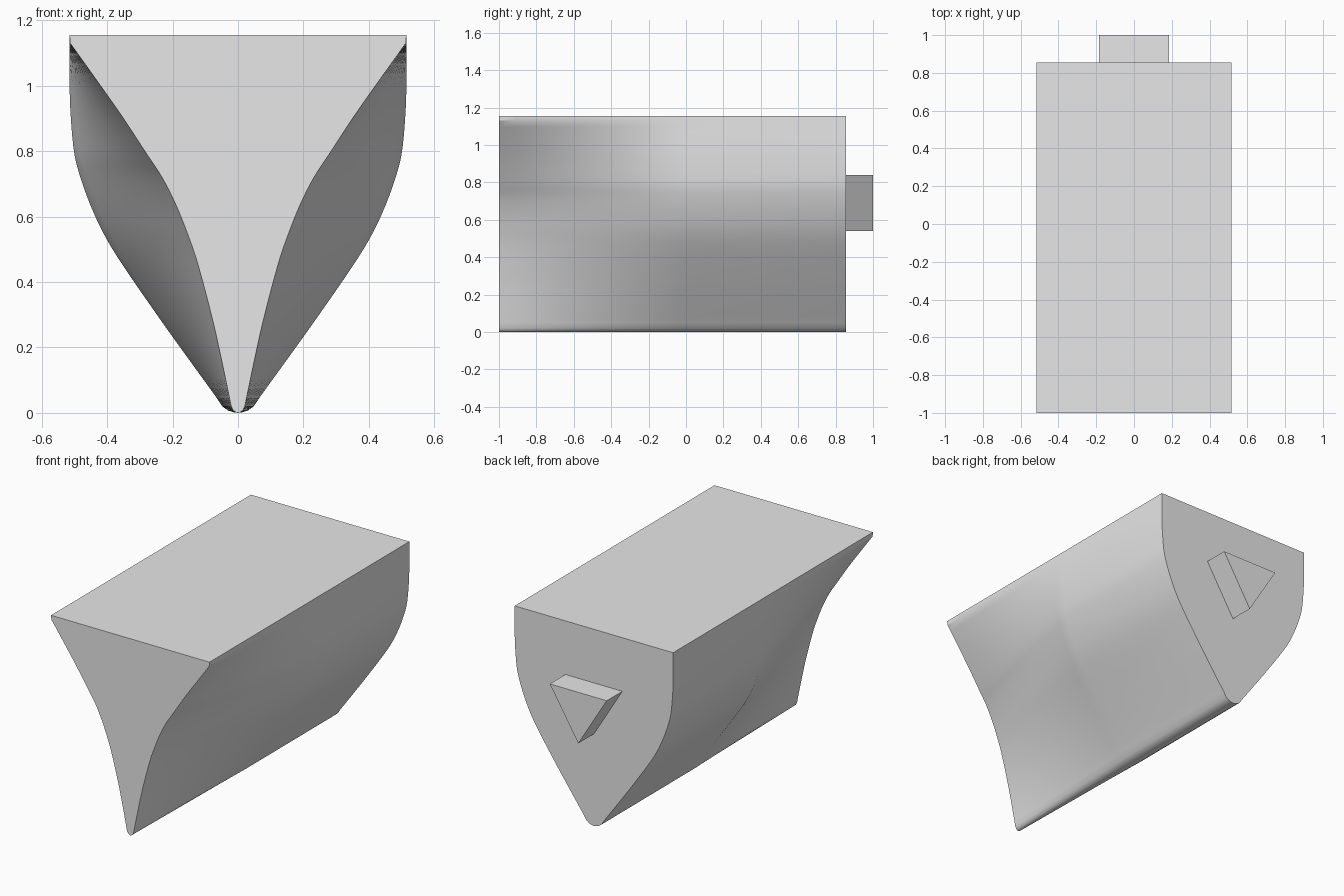
import bpy, bmesh, math

if "Cube" in bpy.data.objects:
    bpy.data.objects.remove(bpy.data.objects["Cube"])

grey = bpy.data.materials.new("light grey")
grey.diffuse_color = (0.8, 0.8, 0.8, 1)
grey.use_nodes = True
grey.node_tree.nodes["Principled BSDF"].inputs["Base Color"].default_value = grey.diffuse_color


def add_object(name, bm):
    bmesh.ops.recalc_face_normals(bm, faces=bm.faces)
    mesh = bpy.data.meshes.new(name)
    bm.to_mesh(mesh)
    bm.free()
    mesh.materials.append(grey)
    obj = bpy.data.objects.new(name, mesh)
    bpy.context.collection.objects.link(obj)
    return obj


# Half profiles: height, half width at the front, half width at the back
KEEL = [(0, 0, 0), (.002, .007, .014), (.007, .014, .03), (.02, .021, .048)]
FLANK = [(.05, .027, .068), (.17, .052, .155), (.286, .078, .238),
         (.463, .125, .36), (.55, .155, .412), (.637, .19, .452),
         (.72, .232, .482), (.79, .278, .50), (.9, .35, .511),
         (1.0, .42, .515), (1.13, .513, .515)]
RIM = [(1.155, .515, .515)]


def smooth(points, steps=4):
    """Hermite curve of the widths over height."""
    def slope(i, k):
        a, b = points[max(i - 1, 0)], points[min(i + 1, len(points) - 1)]
        return (b[k] - a[k]) / (b[0] - a[0])
    out = []
    for i in range(len(points) - 1):
        p, q = points[i], points[i + 1]
        h = q[0] - p[0]
        for s in range(steps):
            t = s / steps
            row = [p[0] + h * t]
            for k in (1, 2):
                row.append((2*t**3 - 3*t**2 + 1) * p[k] + (t**3 - 2*t**2 + t) * h * slope(i, k)
                           + (3*t**2 - 2*t**3) * q[k] + (t**3 - t**2) * h * slope(i + 1, k))
            out.append(tuple(row))
    return out + [points[-1]]


half = KEEL + smooth(FLANK) + RIM

# Body: hollow-sided front section lofted to the full section, then straight
bm = bmesh.new()
rings = []
for y, t in [(-1 + i / 12, i / 12) for i in range(13)] + [(.855, 1)]:
    right = [(f + (b - f) * t, z) for z, f, b in half]
    outline = right + [(-x, z) for x, z in reversed(right[1:])]
    rings.append([bm.verts.new((x, y, z)) for x, z in outline])
for a, b in zip(rings, rings[1:]):
    for i in range(len(a)):
        j = (i + 1) % len(a)
        bm.faces.new((a[i], a[j], b[j], b[i]))
caps = [bm.faces.new(rings[0]), bm.faces.new(rings[-1])]
body = add_object("body", bm)
bpy.context.view_layer.objects.active = body
body.select_set(True)
bpy.ops.object.shade_smooth_by_angle(angle=math.radians(30))

# Triangular peg on the back
bm = bmesh.new()
ends = [[bm.verts.new((x, y, z)) for x, z in ((-.185, .84), (.185, .84), (0, .54))]
        for y in (.85, 1.0)]
for tri in ends:
    bm.faces.new(tri)
for i in range(3):
    j = (i + 1) % 3
    bm.faces.new((ends[0][i], ends[0][j], ends[1][j], ends[1][i]))
add_object("back_peg", bm)
